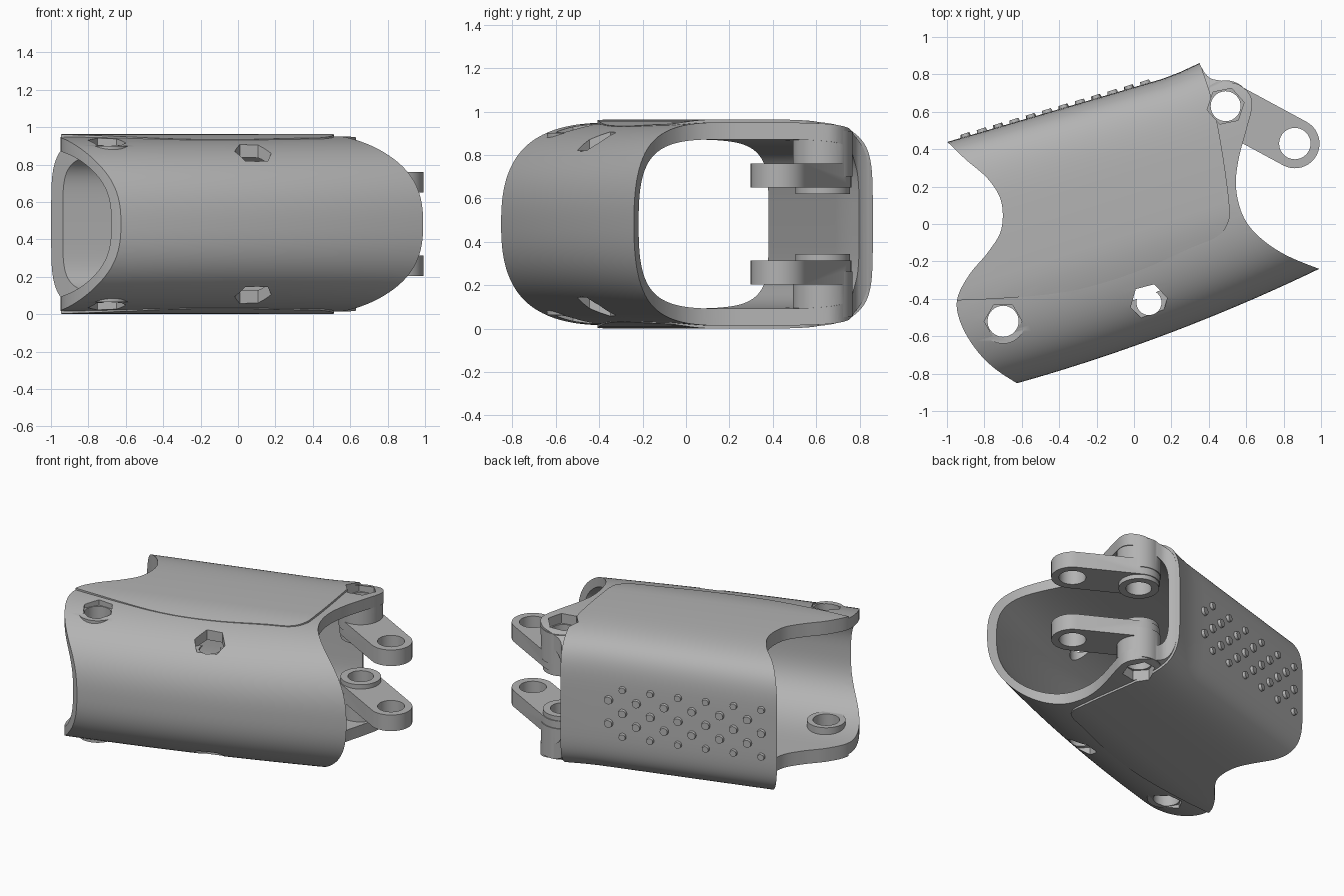
import bpy, bmesh, math
from mathutils import Vector, Matrix

cube = bpy.data.objects.get("Cube")
if cube:
    bpy.data.objects.remove(cube)

MID = 0.482
TILT = math.radians(18)
SLEEVE = Matrix.Translation((0, 0, MID)) @ Matrix.Rotation(TILT, 4, 'Z')

grey = bpy.data.materials.new("plain grey")
grey.use_nodes = True
grey.diffuse_color = (0.45, 0.45, 0.45, 1)
grey.node_tree.nodes["Principled BSDF"].inputs["Base Color"].default_value = grey.diffuse_color


def make(name, bm):
    bmesh.ops.recalc_face_normals(bm, faces=bm.faces)
    mesh = bpy.data.meshes.new(name)
    bm.to_mesh(mesh)
    bm.free()
    mesh.materials.append(grey)
    obj = bpy.data.objects.new(name, mesh)
    bpy.context.collection.objects.link(obj)
    return obj


def boolean(target, tool, operation):
    mod = target.modifiers.new("cut", 'BOOLEAN')
    mod.operation, mod.solver, mod.object = operation, 'EXACT', tool
    deps = bpy.context.evaluated_depsgraph_get()
    mesh = bpy.data.meshes.new_from_object(target.evaluated_get(deps))
    target.modifiers.clear()
    target.data = mesh
    bpy.data.objects.remove(tool)


def prism(name, points, low, high):
    bm = bmesh.new()
    rings = [[bm.verts.new((x, y, z)) for x, y in points] for z in (low, high)]
    count = len(points)
    for ring in rings:
        bm.faces.new(ring)
    for i in range(count):
        j = (i + 1) % count
        bm.faces.new((rings[0][i], rings[0][j], rings[1][j], rings[1][i]))
    return make(name, bm)


def circle(x, y, radius, sides=40, turn=0.0):
    return [(x + radius * math.cos(turn + math.tau * i / sides),
             y + radius * math.sin(turn + math.tau * i / sides)) for i in range(sides)]


def smooth_path(points, steps=6):
    # Catmull-Rom through the points
    pts = [Vector(p) for p in points]
    pts = [2 * pts[0] - pts[1]] + pts + [2 * pts[-1] - pts[-2]]
    path = []
    for a, b, c, d in zip(pts, pts[1:], pts[2:], pts[3:]):
        for k in range(steps):
            t = k / steps
            path.append((0.5 * (2 * b + (c - a) * t + (2 * a - 5 * b + 4 * c - d) * t ** 2
                                + (3 * b - a - 3 * c + d) * t ** 3))[:])
    return path + [pts[-2][:]]


def front_wall(u):
    return 0.617 + 0.0062 * (u + 0.85) - 0.0509 * (u + 0.85) * (u + 0.2)


def back_wall(u):
    return 0.713 - 0.029 * (u + 0.85) + 0.15 * max(0, u - 0.43)


def loft(name, front_off, back_off, half, power, raised=0.0, reach=1.3):
    # Superellipse section: round at the front, boxy at the back
    bm = bmesh.new()
    rings, sides, stations = [], 96, 26
    for s in range(stations + 1):
        u = -reach + 2 * reach * s / stations
        ring = []
        for i in range(sides):
            a = math.tau * (i + 0.5) / sides
            c, sn = math.cos(a), math.sin(a)
            width, n = (back_wall(u) + back_off, 5) if c > 0 else (front_wall(u) + front_off, power)
            v = math.copysign(width * abs(c) ** (2 / n), c)
            z = math.copysign(half * abs(sn) ** (2 / n), sn)
            t = min(1, max(0, (v + 0.35) / 0.3))
            grow = raised * t * t * (3 - 2 * t)
            z *= 1 + grow / half
            v += grow * max(0, v) / width
            ring.append(bm.verts.new(SLEEVE @ Vector((u, v, z))))
        rings.append(ring)
    for r, q in zip(rings, rings[1:]):
        for i in range(sides):
            j = (i + 1) % sides
            bm.faces.new((r[i], r[j], q[j], q[i]))
    bm.faces.new(rings[0])
    bm.faces.new(rings[-1])
    return make(name, bm)


# Sleeve body with the raised back panel
sleeve = loft("sleeve", 0, 0, 0.468, 2.5)
panel = loft("back_panel", 0, 0, 0.468, 2.5, raised=0.014, reach=1.25)
panel_edge = smooth_path([(0.36, 0.84), (0.42, 0.65), (0.47, 0.4), (0.51, 0.1), (0.5, 0),
                          (0.44, -0.07), (0.3, -0.13), (0, -0.26), (-0.3, -0.35),
                          (-0.6, -0.39), (-1, -0.41), (-1.4, -0.41)])
boolean(panel, prism("panel_outline", [(0.36, 1.1)] + panel_edge + [(-1.4, 1.1)], -1, 2), 'INTERSECT')
boolean(sleeve, panel, 'UNION')

# Wavy ends, and the hollow inside
right_end = smooth_path([(0.3, 1.0), (0.35, 0.86), (0.40, 0.785), (0.47, 0.765), (0.56, 0.745),
                         (0.62, 0.69), (0.63, 0.62), (0.6, 0.5), (0.56, 0.35), (0.545, 0.2),
                         (0.58, 0.05), (0.66, -0.06), (0.8, -0.16), (0.99, -0.24), (1.2, -0.31)])
left_end = smooth_path([(-0.45, -0.95), (-0.62, -0.855), (-0.76, -0.76), (-0.86, -0.65),
                        (-0.93, -0.52), (-0.945, -0.4), (-0.88, -0.27), (-0.78, -0.15),
                        (-0.71, -0.03), (-0.71, 0.12), (-0.78, 0.24), (-0.9, 0.345),
                        (-1.0, 0.44), (-1.1, 0.52)])
outline = right_end + [(1.2, -1.2), (-0.45, -1.2)] + left_end + [(-1.1, 1.2), (0.3, 1.2)]
boolean(sleeve, prism("end_outline", outline, -1, 2), 'INTERSECT')
boolean(sleeve, loft("hollow", -0.045, -0.06, 0.39, 2.8, reach=1.4), 'DIFFERENCE')

HINGE, TIP = Vector((0.49, 0.63)), Vector((0.86, 0.43))
STRAP, SIDE = (-0.7, -0.52), (0.08, -0.42)


def pair(shape, low, high, operation):
    # The same prism above and, mirrored, below the middle
    for a, b in ((low, high), (2 * MID - high, 2 * MID - low)):
        boolean(sleeve, prism("tool", shape, a, b), operation)


# Hinge bosses, washers and links
aim = math.atan2(TIP.y - HINGE.y, TIP.x - HINGE.x)
link = []
for centre, start in ((TIP, aim - math.pi / 2), (HINGE, aim + math.pi / 2)):
    for i in range(21):
        a = start + math.pi * i / 20
        link.append((centre.x + 0.132 * math.cos(a), centre.y + 0.132 * math.sin(a)))
pair(circle(*HINGE, 0.138), 0.70, 0.91, 'UNION')
pair(link, 0.65, 0.76, 'UNION')
pair(circle(*HINGE, 0.126), 0.62, 0.70, 'UNION')
pair(circle(*STRAP, 0.12), 0.82, 0.90, 'UNION')

# Bolt holes with hexagonal recesses
for spot, hole, floor, turn in ((HINGE, 0.08, 0.88, 0.2), (STRAP, 0.083, 0.905, 0.0),
                                (SIDE, 0.067, 0.82, 0.25)):
    pair(circle(*spot, 0.101, 6, turn), floor, 1.2, 'DIFFERENCE')
    pair(circle(*spot, hole), 0.56, 1.3, 'DIFFERENCE')
pair(circle(*TIP, 0.084), 0.56, 0.8, 'DIFFERENCE')

# Grip studs on the back panel, in five staggered rows
bm = bmesh.new()
for row in range(-2, 3):
    radius = 0.026 if abs(row) == 2 else 0.031
    for k in range(6):
        u = -0.711 + 0.182 * k + (0.091 if row % 2 else 0)
        place = SLEEVE @ Matrix.Translation((u, back_wall(u) + 0.016, row * 0.08))
        bmesh.ops.create_cone(bm, cap_ends=True, segments=20, radius1=radius,
                              radius2=radius * 0.8, depth=0.03,
                              matrix=place @ Matrix.Rotation(-math.pi / 2, 4, 'X'))
studs = make("grip_studs", bm)

for obj in (sleeve, studs):
    bpy.ops.object.select_all(action='DESELECT')
    obj.select_set(True)
    bpy.context.view_layer.objects.active = obj
    bpy.ops.object.shade_smooth_by_angle(angle=math.radians(30))
